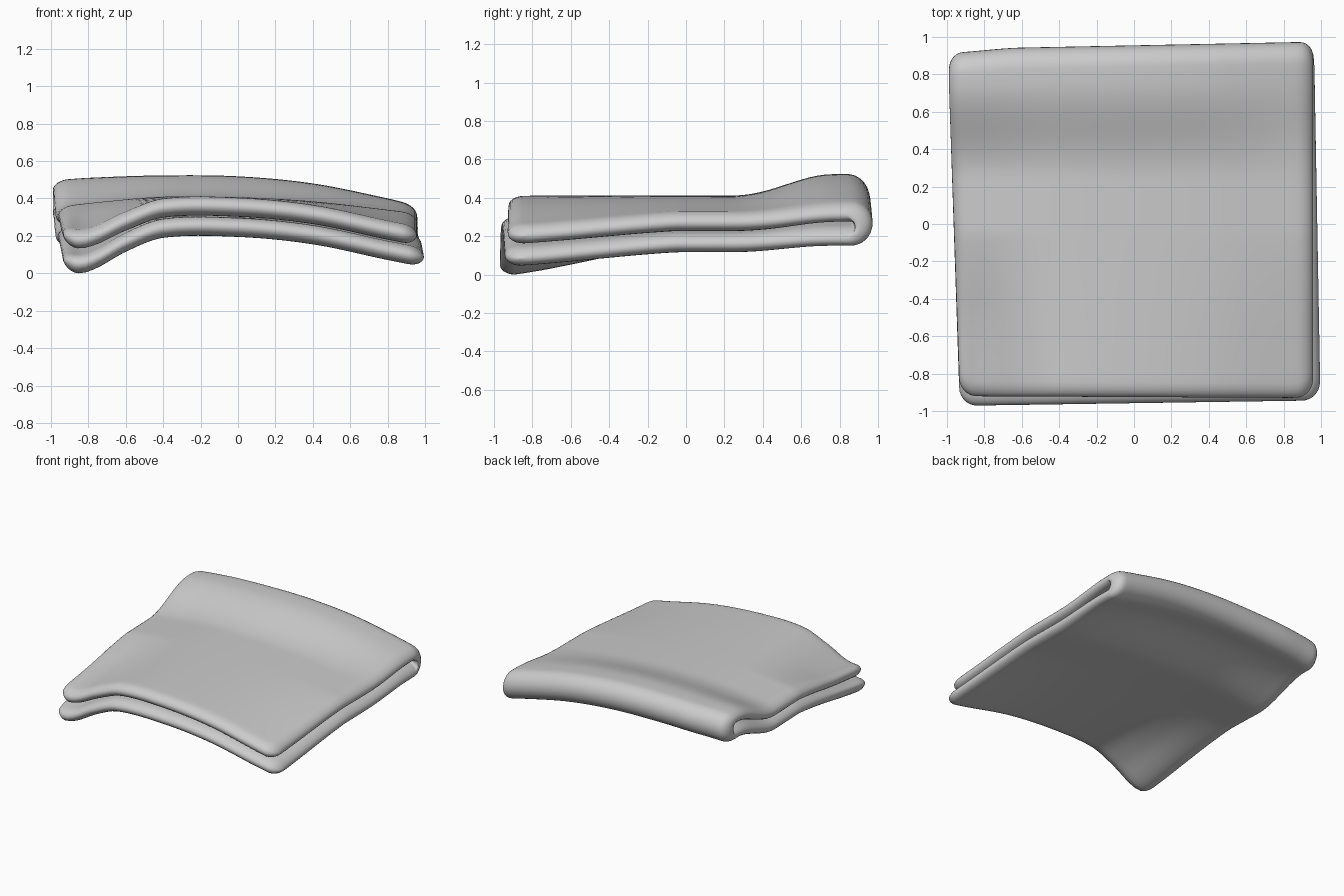
import bpy, bmesh, math

if "Cube" in bpy.data.objects:
    bpy.data.objects.remove(bpy.data.objects["Cube"])

# drape height of the underside across x, at the front, middle and back
FRONT = [(-1, .06), (-.92, .015), (-.84, 0), (-.75, .03), (-.6, .115), (-.4, .19), (0, .195), (.4, .155), (.8, .07), (1, .03)]
MID = [(-1, .14), (-.8, .165), (-.4, .2), (0, .198), (.4, .175), (.8, .13), (1, .105)]
BACK = [(-1, .27), (-.8, .285), (-.4, .298), (0, .293), (.4, .255), (.8, .175), (1, .125)]
HALF = .051   # half the thickness of one layer
FOLD = .062   # fold radius at the layer centre
EDGE = .085   # width of the rounded border


def smooth(t):
    t = max(0, min(1, t))
    return t * t * (3 - 2 * t)


def curve(pts, x):
    """Smooth curve through the points."""
    n = len(pts)

    def slope(i):
        a, b = pts[max(i - 1, 0)], pts[min(i + 1, n - 1)]
        return (b[1] - a[1]) / (b[0] - a[0])
    x = max(pts[0][0], min(pts[-1][0], x))
    i = max(k for k in range(n - 1) if pts[k][0] <= x)
    (x0, z0), (x1, z1) = pts[i], pts[i + 1]
    h = x1 - x0
    t = (x - x0) / h
    return (z0 * (1 + 2 * t) * (1 - t) ** 2 + h * slope(i) * t * (1 - t) ** 2
            + z1 * t * t * (3 - 2 * t) + h * slope(i + 1) * t * t * (t - 1))


def base(x, y):
    m = curve(MID, x)
    if y < 0:
        w = min(1, max(0, (-y - .05) / .85))
        return m + (curve(FRONT, x) - m) * (w * .7 + .3 * smooth(w))
    return m + (curve(BACK, x) - m) * smooth((y - .25) / .5)


def edge_steps(inner):
    """0..1 positions, dense in the rounded border at both ends."""
    e = [EDGE / 2 * (1 - math.cos(math.pi / 2 * k / 6)) for k in range(7)]
    mid = [EDGE / 2 + (1 - EDGE) * k / inner for k in range(1, inner)]
    return e + mid + [1 - d for d in reversed(e)]


def roll(d):
    """Rounded thickness at distance d from an edge."""
    k = max(0, 1 - d / EDGE)
    return math.sqrt(max(0, 1 - k * k))


def pull(d, r):
    """Corner rounding."""
    k = max(0, 1 - d / r)
    return r * (1 - math.sqrt(max(0, 1 - k * k)))


us = edge_steps(44)
vs = [v for v in edge_steps(44) if v <= 1 - EDGE / 2] + [1 - EDGE / 4]
# path along the cloth: lower layer, fold, upper layer
path = ([('low', v) for v in vs] + [('fold', -math.pi / 2 + math.pi * k / 16) for k in range(17)]
        + [('top', v) for v in reversed(vs)])


def point(kind, v, u, side):
    side_d = min(u, 1 - u) * 2
    r_out = FOLD + HALF
    top = kind == 'top' or (kind == 'fold' and v > 0)
    f = 1 if kind == 'fold' else v                      # 0 front, 1 fold
    mix = {'low': 0, 'top': 1}.get(kind, (v + math.pi / 2) / math.pi)
    xl = -.935 - .055 * f
    xr = .965 + (.03 * (1 - f) * (1 - mix)) - .008 * mix
    x = xl + (xr - xl) * u
    yb = .955 + .02 * x - pull(side_d, .06) * .7 - .02 * smooth((-.6 - x) / .4)
    yc = yb - r_out
    thick = HALF * roll(side_d)
    if kind == 'fold':
        r = FOLD + side * thick
        y = yc + r * math.cos(v)
        z = r_out + r * math.sin(v)
        yb_ref = yc + FOLD * math.cos(v)
        return x, y, base(x, yb_ref) + z
    yf = (-.925 - .005 * x if top else -.958 + .015 * x) + pull(side_d, .1)
    y = yf + (yc - yf) * v
    thick *= roll(v * 1.8)
    sgn = 1 if top else -1
    g = HALF + .003 + (FOLD - HALF - .003) * smooth((v - .75) / .25)
    c = g + HALF
    if top:
        corner = smooth((-.5 - x) / .4) * smooth((-.4 - y) / .5)
        z = c + g + .02 * corner
    else:
        z = c - g
    return x, y, base(x, y) + z + sgn * side * thick


# folded cloth: outer and inner skin welded along the border
bm = bmesh.new()
for side in (1, -1):
    rows = [[bm.verts.new(point(k, v, u, side)) for u in us] for k, v in path]
    for a, b in zip(rows, rows[1:]):
        for i in range(len(us) - 1):
            bm.faces.new((a[i], a[i + 1], b[i + 1], b[i]))
bmesh.ops.remove_doubles(bm, verts=bm.verts, dist=.0004)
bmesh.ops.recalc_face_normals(bm, faces=bm.faces)
zmin = min(v.co.z for v in bm.verts)
for v in bm.verts:
    v.co.z -= zmin
for f in bm.faces:
    f.smooth = True
mesh = bpy.data.meshes.new("folded_cloth")
bm.to_mesh(mesh)
bm.free()
mat = bpy.data.materials.new("plain grey")
mat.diffuse_color = (.6, .6, .6, 1)
mat.use_nodes = True
mat.node_tree.nodes["Principled BSDF"].inputs["Base Color"].default_value = mat.diffuse_color
mesh.materials.append(mat)
obj = bpy.data.objects.new("folded_cloth", mesh)
bpy.context.collection.objects.link(obj)
